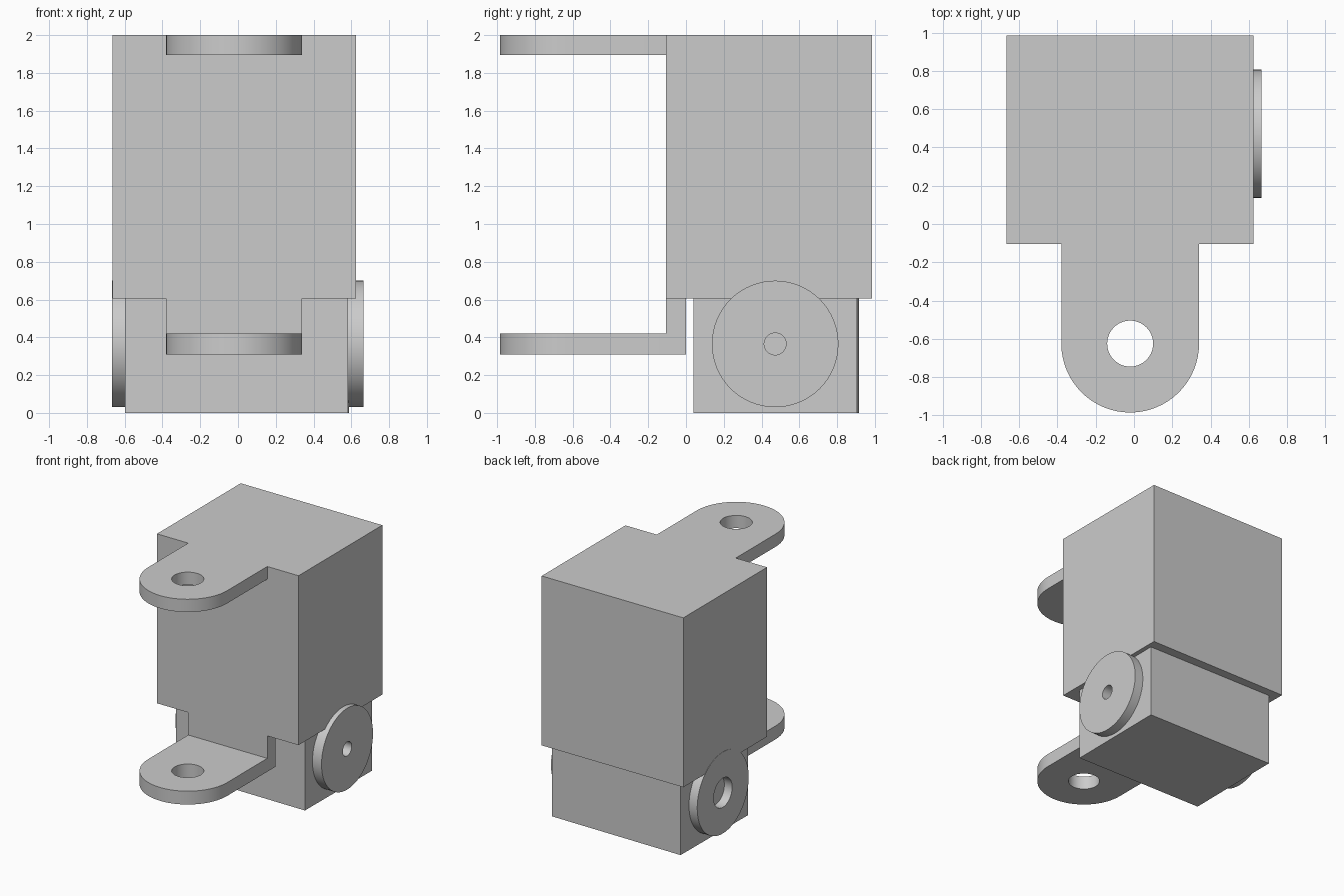
import bpy
import bmesh
import math
from mathutils import Matrix, Vector

if "Cube" in bpy.data.objects:
    bpy.data.objects.remove(bpy.data.objects["Cube"], do_unlink=True)

GREY = (0.6, 0.6, 0.6, 1.0)
grey = bpy.data.materials.new("plain grey")
grey.use_nodes = True
grey.diffuse_color = GREY
grey.node_tree.nodes["Principled BSDF"].inputs["Base Color"].default_value = GREY


def finish(bm, name):
    bmesh.ops.recalc_face_normals(bm, faces=bm.faces)
    mesh = bpy.data.meshes.new(name)
    bm.to_mesh(mesh)
    bm.free()
    mesh.materials.append(grey)
    obj = bpy.data.objects.new(name, mesh)
    bpy.context.collection.objects.link(obj)
    return obj


def smooth(obj):
    bpy.ops.object.select_all(action="DESELECT")
    obj.select_set(True)
    bpy.context.view_layer.objects.active = obj
    bpy.ops.object.shade_smooth_by_angle(angle=math.radians(30))


def box(name, low, high, turn=0.0):
    low, high = Vector(low), Vector(high)
    bm = bmesh.new()
    bmesh.ops.create_cube(bm, size=1, matrix=Matrix.Translation((low + high) / 2)
                          @ Matrix.Rotation(turn, 4, "Z")
                          @ Matrix.Diagonal((*(high - low), 1)))
    return finish(bm, name)


def circle(radius, centre=(0, 0), count=64):
    return [(centre[0] + radius * math.cos(math.tau * i / count),
             centre[1] + radius * math.sin(math.tau * i / count)) for i in range(count)]


def plate(name, outline, hole, thickness, matrix):
    """Extrude an outline with a hole through it along local z."""
    bm = bmesh.new()
    edges = []
    for loop in (outline, hole):
        verts = [bm.verts.new((x, y, 0)) for x, y in loop]
        edges += [bm.edges.new((v, verts[i - 1])) for i, v in enumerate(verts)]
    bmesh.ops.triangle_fill(bm, edges=edges, use_beauty=True)
    result = bmesh.ops.extrude_face_region(bm, geom=bm.faces[:], use_keep_orig=True)
    top = [g for g in result["geom"] if isinstance(g, bmesh.types.BMVert)]
    bmesh.ops.translate(bm, verts=top, vec=(0, 0, thickness))
    bm.transform(matrix)
    smooth(finish(bm, name))


# Main housing and the slightly turned block below it
box("housing", (-0.665, -0.105, 0.605), (0.625, 0.985, 2.0))
box("lower_block", (-0.595, 0.045, 0), (0.585, 0.91, 0.605), math.radians(-0.5))

# Two rounded hinge lugs, the lower one hung from an upright web
HINGE = (-0.02, -0.625)
LUG_R = 0.36


def lug(name, back, bottom, height):
    arc = [(LUG_R * math.cos(a), LUG_R * math.sin(a))
           for a in (math.pi + math.pi * i / 32 for i in range(33))]
    reach = back - HINGE[1]
    outline = arc + [(LUG_R, reach), (-LUG_R, reach)]
    plate(name, outline, circle(0.12), height, Matrix.Translation((*HINGE, bottom)))


lug("upper_lug", -0.105, 1.895, 0.105)
lug("lower_lug", 0.0, 0.31, 0.11)
box("lug_web", (-0.38, -0.105, 0.42), (0.34, 0.0, 0.605))

# Round side discs with centre holes
for name, start, thickness, hole in (("left_disc", 0.575, 0.09, 0.058),
                                     ("right_disc", -0.667, 0.077, 0.12)):
    matrix = Matrix.Translation((start, 0.472, 0.365)) @ Matrix.Rotation(math.pi / 2, 4, "Y")
    plate(name, circle(0.335), circle(hole), thickness, matrix)
